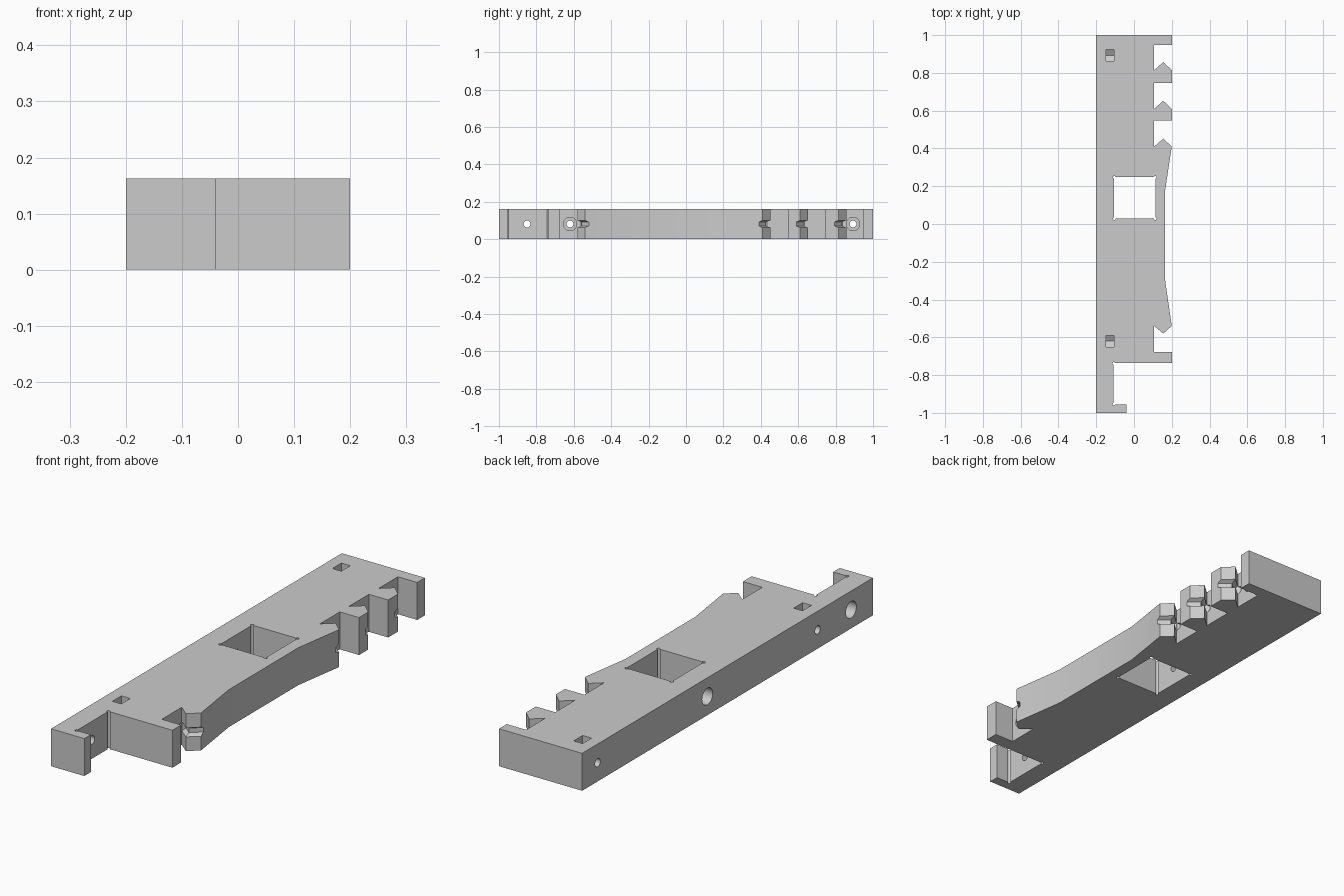
import bpy, bmesh, math
from mathutils import Matrix, Vector

cube = bpy.data.objects.get("Cube")
if cube:
    bpy.data.objects.remove(cube, do_unlink=True)

H = 0.163           # plate thickness
MID = H / 2

grey = bpy.data.materials.new("light_grey")
grey.use_nodes = True
colour = (0.6, 0.6, 0.6, 1)
grey.diffuse_color = colour
grey.node_tree.nodes["Principled BSDF"].inputs["Base Color"].default_value = colour


def make(name, bm):
    bmesh.ops.recalc_face_normals(bm, faces=bm.faces)
    mesh = bpy.data.meshes.new(name)
    bm.to_mesh(mesh)
    bm.free()
    mesh.materials.append(grey)
    obj = bpy.data.objects.new(name, mesh)
    bpy.context.collection.objects.link(obj)
    return obj


def prism(name, points, vector, origin=(0, 0, 0)):
    """Extrude a closed 3D profile along a vector."""
    bm = bmesh.new()
    face = bm.faces.new([bm.verts.new(Vector(p) + Vector(origin)) for p in points])
    ext = bmesh.ops.extrude_face_region(bm, geom=[face])["geom"]
    bmesh.ops.translate(bm, vec=vector, verts=[v for v in ext if isinstance(v, bmesh.types.BMVert)])
    return make(name, bm)


def rod(name, a, b, radius, sides, turn=0):
    """Cylinder between two points."""
    a, b = Vector(a), Vector(b)
    axis = b - a
    mat = (Matrix.Translation((a + b) / 2) @ axis.to_track_quat('Z', 'Y').to_matrix().to_4x4()
           @ Matrix.Rotation(turn, 4, 'Z'))
    bm = bmesh.new()
    bmesh.ops.create_cone(bm, cap_ends=True, segments=sides, radius1=radius,
                          radius2=radius, depth=axis.length, matrix=mat)
    return make(name, bm)


# Plate outline: foot notch, first tooth, waisted side, then the tooth row
outline = [(-0.2, -1), (-0.04, -1), (-0.04, -0.955), (-0.108, -0.955), (-0.108, -0.737),
           (0.2, -0.737), (0.2, -0.677), (0.107, -0.677), (0.107, -0.54), (0.155, -0.58),
           (0.2, -0.54), (0.165, -0.3), (0.165, 0.18)]
teeth = (0.41, 0.61, 0.815)
for y in teeth:
    outline += [(0.2, y), (0.155, y + 0.042), (0.107, y), (0.107, y + 0.137), (0.2, y + 0.137)]
outline[-2:] = [(0.107, 0.947), (0.2, 0.947)]
outline += [(0.2, 1), (-0.2, 1)]
body = prism("notched_plate", [(x, y, 0) for x, y in outline], (0, 0, H))

cutters = []

# Square window with relieved corners
x0, x1, y0, y1 = -0.105, 0.113, 0.028, 0.248
window = [(x0, y0, -0.1), (x1, y0, -0.1), (x1, y1, -0.1), (x0, y1, -0.1)]
cutters.append(prism("window_cutter", window, (0, 0, 0.4)))
corners = [(x, y) for x in (x0, x1) for y in (y0, y1)] + [(-0.108, -0.955), (-0.108, -0.737)]
for x, y in corners:
    cutters.append(rod("corner_relief_cutter", (x, y, -0.1), (x, y, 0.3), 0.007, 12))

# Nut pockets with a pointed floor, and their bolt holes counterbored from the right
for y in (-0.62, 0.893):
    profile = [(0, -0.031, 0.3), (0, -0.031, 0.064), (0, 0, 0.046), (0, 0.031, 0.064), (0, 0.031, 0.3)]
    cutters.append(prism("nut_pocket_cutter", profile, (0.043, 0, 0), (-0.149, y, 0)))
    cutters.append(rod("bolt_hole_cutter", (-0.3, y, MID), (0.12, y, MID), 0.018, 24))
    cutters.append(rod("counterbore_cutter", (0, y, MID), (0.15, y, MID), 0.036, 32))

# Bolt holes counterbored from the left edge
for y in (-0.85, 0.138):
    cutters.append(rod("bolt_hole_cutter", (-0.3, y, MID), (-0.06, y, MID), 0.018, 24))
    cutters.append(rod("counterbore_cutter", (-0.3, y, MID), (-0.155, y, MID), 0.036, 32))

# Grooves running over both slopes of every tooth
for y, s in [(-0.54, -1)] + [(t, 1) for t in teeth]:
    for x, reach in ((0.108, 0.01), (0.21, -0.01)):
        end_y = y if x < 0.15 else y - s * 0.009
        tip = (0.155 + reach * 0.5, y + s * (0.042 + 0.004), MID)
        cutters.append(rod("groove_cutter", (x, end_y, MID), tip, 0.02, 6, math.pi / 6 * 0))

# Cut everything out of the plate
bpy.context.view_layer.objects.active = body
body.select_set(True)
for cutter in cutters:
    cutter.hide_render = True
    mod = body.modifiers.new("cut", 'BOOLEAN')
    mod.operation = 'DIFFERENCE'
    mod.solver = 'EXACT'
    mod.object = cutter
    bpy.ops.object.modifier_apply(modifier=mod.name)
    bpy.data.objects.remove(cutter, do_unlink=True)

bpy.ops.object.shade_smooth_by_angle(angle=math.radians(25))
